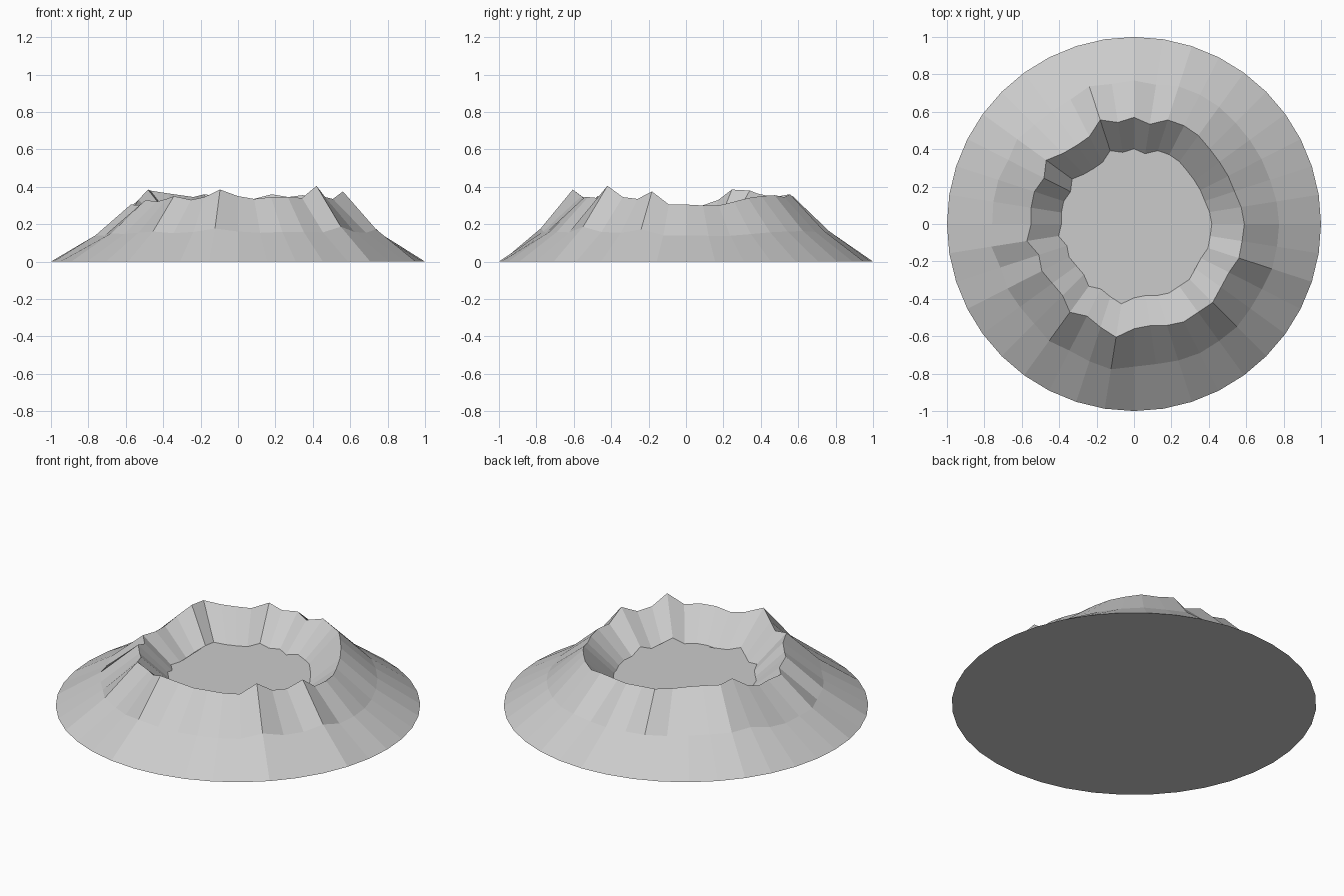
import bpy, bmesh
from math import cos, sin, tau

if "Cube" in bpy.data.objects:
    bpy.data.objects.remove(bpy.data.objects["Cube"])

# Jagged rim, one sample per 9 degrees, counter-clockwise from +x
RIM_R = [.59, .58, .565, .565, .565, .57, .585, .59, .585, .54,
         .57, .55, .585, .525, .52, .535, .58, .54, .56, .557,
         .55, .58, .535, .553, .54, .54, .583, .553, .58, .613,
         .56, .55, .57, .587, .583, .594, .575, .57, .59, .585]
RIM_Z = [.305, .30, .30, .32, .34, .35, .355, .345, .36, .335,
         .35, .345, .36, .345, .355, .365, .38, .385, .33, .30,
         .30, .305, .30, .33, .32, .335, .35, .33, .345, .385,
         .35, .335, .345, .345, .34, .405, .345, .335, .375, .305]
N = len(RIM_R)

bm = bmesh.new()


def ring(radius, height):
    """Ring of vertices whose radius and height follow the rim sample."""
    verts = []
    for i, (r, z) in enumerate(zip(RIM_R, RIM_Z)):
        a = tau * i / N
        verts.append(bm.verts.new((radius(r) * cos(a), radius(r) * sin(a), height(z))))
    return verts


def bridge(a, b):
    for i in range(N):
        j = (i + 1) % N
        bm.faces.new((a[i], a[j], b[j], b[i]))


# Rings from the round foot over the rim down to the crater floor
base = ring(lambda r: 1.0, lambda z: 0.0)
slope = ring(lambda r: .765 + .45 * (r - .565), lambda z: .46 * z)
rim = ring(lambda r: r, lambda z: z)
floor = ring(lambda r: .705 * r, lambda z: .53 * z)

for lower, upper in ((base, slope), (slope, rim), (rim, floor)):
    bridge(lower, upper)

# Crater floor and underside
bm.faces.new(floor)
bm.faces.new(base[::-1])
bm.normal_update()

mesh = bpy.data.meshes.new("crater")
bm.to_mesh(mesh)
bm.free()
bpy.context.collection.objects.link(bpy.data.objects.new("crater", mesh))
